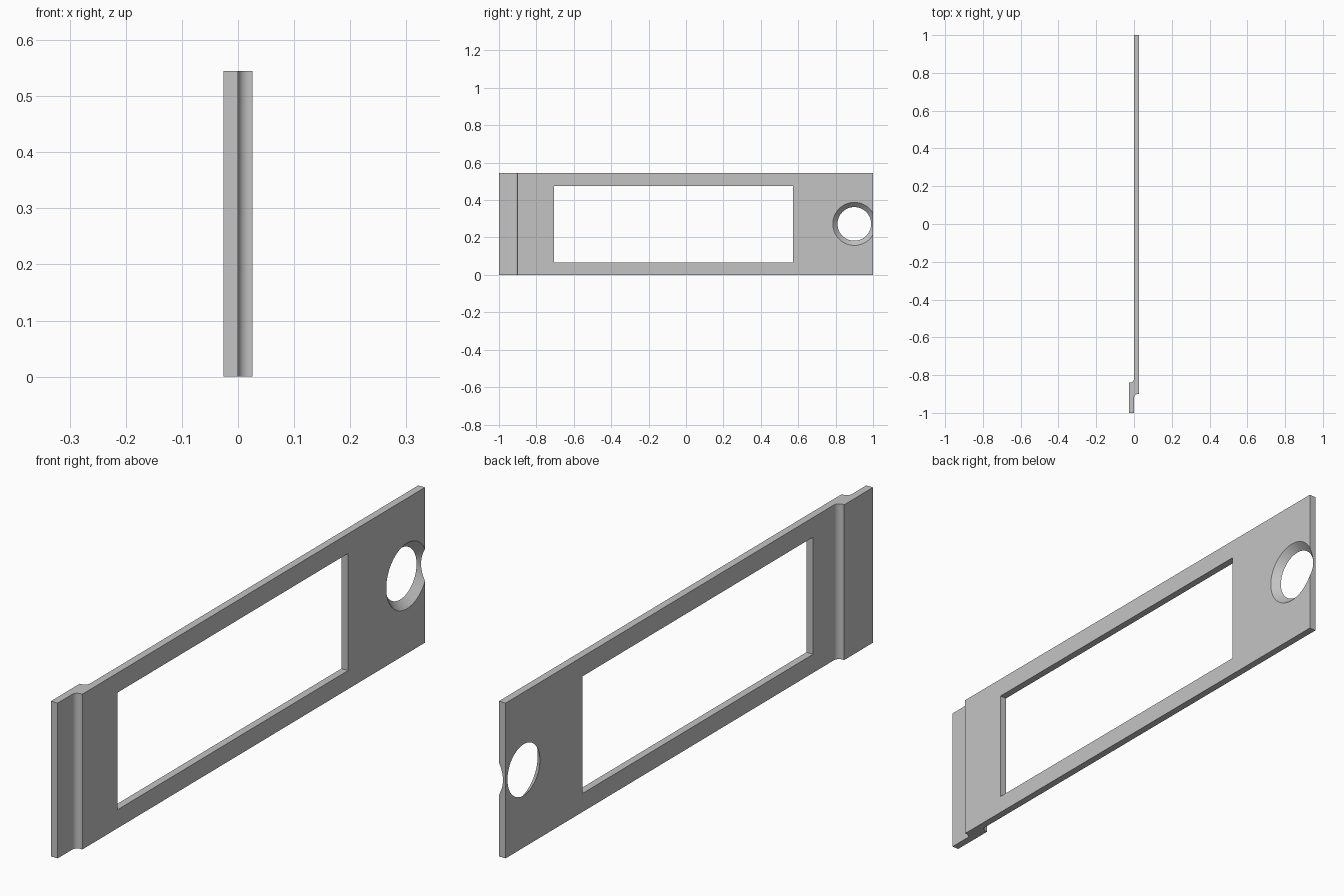
import bpy, bmesh, math

old = bpy.data.objects.get("Cube")
if old:
    bpy.data.objects.remove(old, do_unlink=True)

T = 0.026        # plate thickness
H = 0.545        # plate height
R = 0.02         # fillet radius at the joggle

grey = bpy.data.materials.new("light_grey")
grey.use_nodes = True
colour = (0.55, 0.55, 0.55, 1)
grey.diffuse_color = colour
grey.node_tree.nodes["Principled BSDF"].inputs["Base Color"].default_value = colour


def arc(cx, cy, start, end, steps=10):
    """Points along a fillet, angles in degrees."""
    angles = [math.radians(start + (end - start) * i / steps) for i in range(steps + 1)]
    return [(cx + R * math.cos(a), cy + R * math.sin(a)) for a in angles]


# Joggled plate: stepped outline extruded upwards
outline = [(-T, -1), (0, -1)]
outline += arc(R, -0.9 - R, 180, 90)
outline += [(T, -0.9), (T, 1), (0, 1)]
outline += arc(-R, -0.84 + R, 0, -90)
outline += [(-T, -0.84)]

bm = bmesh.new()
base = bm.faces.new([bm.verts.new((x, y, 0)) for x, y in outline])
top = bmesh.ops.extrude_face_region(bm, geom=[base])["geom"]
bmesh.ops.translate(bm, vec=(0, 0, H), verts=[v for v in top if isinstance(v, bmesh.types.BMVert)])
bmesh.ops.recalc_face_normals(bm, faces=bm.faces)
mesh = bpy.data.meshes.new("joggled_plate")
bm.to_mesh(mesh)
bm.free()
plate = bpy.data.objects.new("joggled_plate", mesh)
bpy.context.collection.objects.link(plate)
mesh.materials.append(grey)

# Window cutter
y0, y1, z0, z1 = -0.705, 0.573, 0.065, 0.476
bpy.ops.mesh.primitive_cube_add(size=1, location=(T / 2, (y0 + y1) / 2, (z0 + z1) / 2))
window = bpy.context.object
window.name = "window_cutter"
window.scale = (T * 4, y1 - y0, z1 - z0)

# Tapered hole cutter, wide on the +x face and breaking the end edge
slope = 0.025 / T
bpy.ops.mesh.primitive_cone_add(vertices=64, radius1=0.09 - T * slope, radius2=0.09 + 2 * T * slope,
                                depth=3 * T, location=(T / 2, 0.9, H / 2),
                                rotation=(0, math.pi / 2, 0))
hole = bpy.context.object
hole.name = "hole_cutter"

for cutter in (window, hole):
    cutter.hide_render = True
    cutter.data.materials.append(grey)
    mod = plate.modifiers.new(cutter.name, "BOOLEAN")
    mod.operation = "DIFFERENCE"
    mod.solver = "EXACT"
    mod.object = cutter

# Apply the cuts, drop the cutters and shade the curves smooth
bpy.ops.object.select_all(action="DESELECT")
plate.select_set(True)
bpy.context.view_layer.objects.active = plate
for mod in list(plate.modifiers):
    bpy.ops.object.modifier_apply(modifier=mod.name)
for cutter in (window, hole):
    bpy.data.objects.remove(cutter, do_unlink=True)
bpy.ops.object.shade_smooth_by_angle(angle=math.radians(30))
